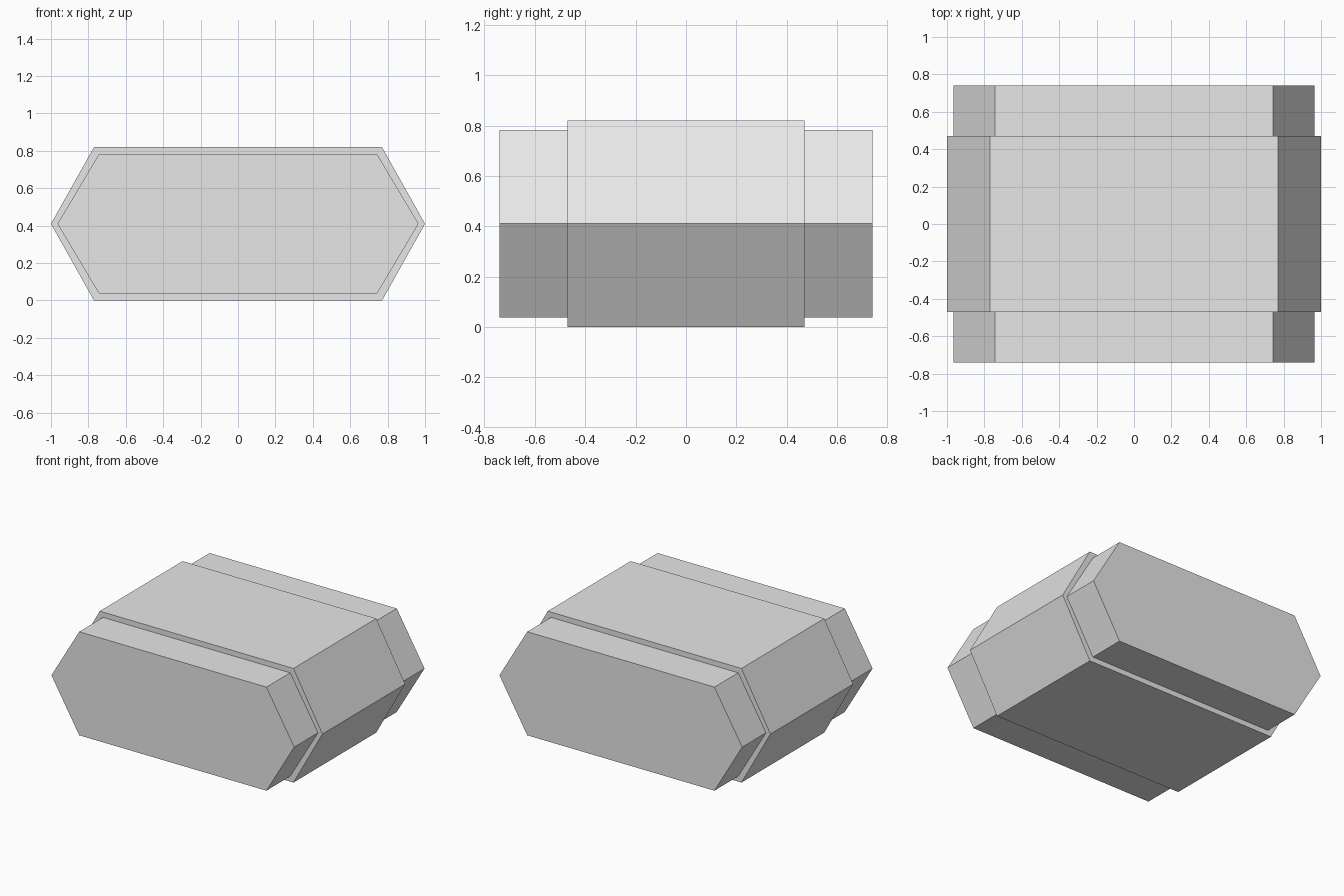
import bpy
import bmesh

cube = bpy.data.objects.get("Cube")
if cube:
    bpy.data.objects.remove(cube, do_unlink=True)

CENTRE_Z = 0.41

# Single plain grey
grey = bpy.data.materials.new("light_grey")
grey.use_nodes = True
colour = (0.8, 0.8, 0.8, 1.0)
grey.diffuse_color = colour
grey.node_tree.nodes["Principled BSDF"].inputs["Base Color"].default_value = colour


def hex_prism(name, tip, flat, half_height, half_depth):
    """Elongated hexagon in the xz plane, extruded along y."""
    outline = [(-tip, 0), (-flat, -half_height), (flat, -half_height),
               (tip, 0), (flat, half_height), (-flat, half_height)]
    bm = bmesh.new()
    front = bm.faces.new([bm.verts.new((x, -half_depth, CENTRE_Z + z))
                          for x, z in outline])
    # Keep the front face and extrude a copy to the back
    result = bmesh.ops.extrude_face_region(bm, geom=[front], use_keep_orig=True)
    moved = [v for v in result["geom"] if isinstance(v, bmesh.types.BMVert)]
    bmesh.ops.translate(bm, verts=moved, vec=(0, 2 * half_depth, 0))
    bmesh.ops.recalc_face_normals(bm, faces=bm.faces)
    mesh = bpy.data.meshes.new(name)
    bm.to_mesh(mesh)
    bm.free()
    mesh.materials.append(grey)
    obj = bpy.data.objects.new(name, mesh)
    bpy.context.collection.objects.link(obj)
    return obj


# Long core that shows at both ends, and the wider band around its middle
hex_prism("inner_core", 0.965, 0.744, 0.372, 0.74)
hex_prism("outer_band", 1.0, 0.77, 0.41, 0.47)
